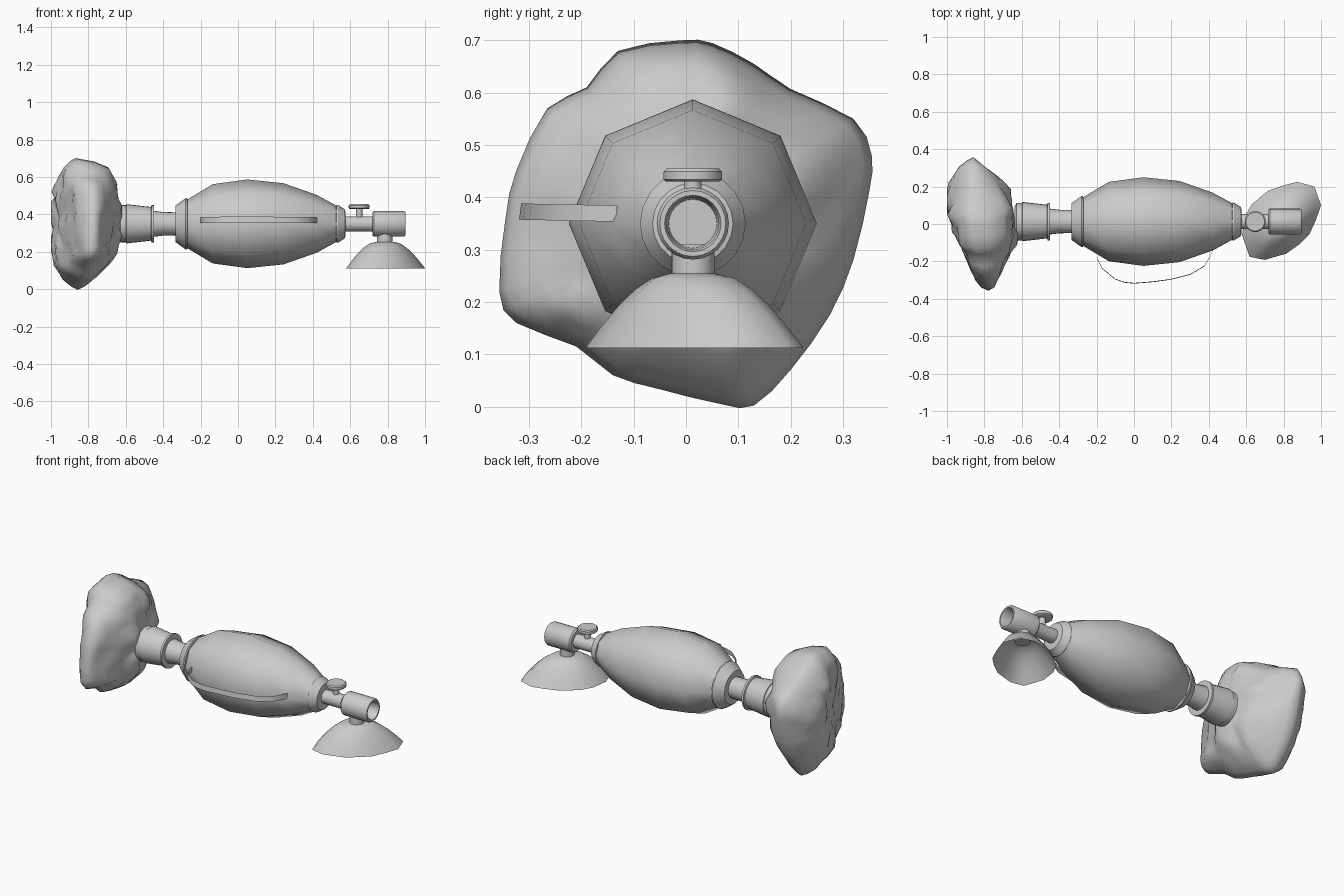
import bpy, math
from mathutils import Vector, noise

AY, AZ = 0.013, 0.35   # main axis of the device


def make(name, verts, faces, angle=40):
    me = bpy.data.meshes.new(name)
    me.from_pydata([tuple(v) for v in verts], [], faces)
    ob = bpy.data.objects.new(name, me)
    bpy.context.collection.objects.link(ob)
    bpy.ops.object.select_all(action='DESELECT')
    ob.select_set(True)
    bpy.context.view_layer.objects.active = ob
    bpy.ops.object.mode_set(mode='EDIT')
    bpy.ops.mesh.select_all(action='SELECT')
    bpy.ops.mesh.normals_make_consistent(inside=False)
    bpy.ops.object.mode_set(mode='OBJECT')
    bpy.ops.object.shade_smooth_by_angle(angle=math.radians(angle))
    return ob


def loft(name, rings, angle=40, cap_start=True, cap_end=True):
    n = len(rings[0])
    verts = [v for r in rings for v in r]
    faces = []
    for i in range(len(rings) - 1):
        for j in range(n):
            k = (j + 1) % n
            faces.append((i*n + j, i*n + k, (i+1)*n + k, (i+1)*n + j))
    if cap_start:
        faces.append(tuple(range(n)))
    if cap_end:
        faces.append(tuple(range((len(rings)-1)*n, len(rings)*n)))
    return make(name, verts, faces, angle)


def lathe(name, profile, n=24, axis='X', cx=0.0, angle=40):
    """profile: (position along axis, radius)"""
    rings = []
    for p, r in profile:
        ring = []
        for j in range(n):
            a = 2*math.pi*j/n
            c, s = r*math.cos(a), r*math.sin(a)
            ring.append((p, AY + c, AZ + s) if axis == 'X' else (cx + c, AY + s, p))
        rings.append(ring)
    return loft(name, rings, angle)


def smooth_loop(pts):
    """Closed loop with a rounded midpoint added on each edge"""
    out, n = [], len(pts)
    for i in range(n):
        a, b, c, d = (Vector(pts[(i + k) % n]) for k in (-1, 0, 1, 2))
        out += [b, (b + c)*0.5625 - (a + d)*0.0625]
    return out


# Squeeze bag: smooth eight-sided body
lathe("squeeze_bag", [(-0.275, 0.128), (-0.135, 0.212), (0.05, 0.237),
                      (0.243, 0.217), (0.42, 0.155), (0.53, 0.095)], 8, angle=60)

# Collars at both ends of the bag
lathe("rear_collar", [(-0.334, 0.085), (-0.334, 0.098), (-0.28, 0.137),
                      (-0.272, 0.137), (-0.268, 0.11)], 16, angle=30)
lathe("front_collar", [(0.522, 0.085), (0.527, 0.101), (0.535, 0.101),
                       (0.572, 0.077), (0.575, 0.06)], 20, angle=30)

# Rear neck and valve housing
lathe("rear_neck", [(-0.455, 0.07), (-0.40, 0.063), (-0.32, 0.061)])
lathe("rear_valve", [(-0.64, 0.075), (-0.628, 0.1), (-0.598, 0.1), (-0.596, 0.105),
                     (-0.465, 0.09), (-0.462, 0.1), (-0.45, 0.1), (-0.45, 0.068)])

# Front tube and hollow outlet
lathe("front_tube", [(0.56, 0.04), (0.74, 0.04)])
lathe("outlet", [(0.718, 0.04), (0.718, 0.062), (0.726, 0.069), (0.886, 0.069),
                 (0.895, 0.063), (0.895, 0.054), (0.885, 0.050), (0.80, 0.046)])

# Relief valve knob on the front tube
lathe("valve_knob", [(0.37, 0.017), (0.43, 0.017), (0.43, 0.051),
                     (0.434, 0.056), (0.449, 0.056), (0.455, 0.05)], 24, 'Z', 0.648)

# Mask stem and open teardrop mask
lathe("mask_stem", [(0.235, 0.041), (0.31, 0.041)], 24, 'Z', 0.785)
rim = [(1.0, 0.10), (0.965, 0.20), (0.874, 0.225), (0.80, 0.207), (0.714, 0.176),
       (0.63, 0.105), (0.592, 0.04), (0.578, -0.06), (0.618, -0.175), (0.698, -0.192),
       (0.815, -0.158), (0.885, -0.108), (0.938, -0.055), (0.972, 0.02)]
rings = []
for t, z in [(0.0, 0.254), (0.22, 0.246), (0.42, 0.224), (0.62, 0.192), (0.82, 0.152), (1.0, 0.112)]:
    ring = []
    for x, y in rim:
        d = Vector((x - 0.785, y - AY))
        p = d.normalized() * 0.045 * (1 - t) + d * t
        ring.append((0.785 + p.x, AY + p.y, z))
    rings.append(ring)
loft("mask", rings, 60, True, False)

# Hand strap: thin ribbon bowed out from the front of the bag
path = [(-0.20, -0.155), (-0.195, -0.19), (-0.17, -0.24), (-0.10, -0.297), (-0.05, -0.314),
        (0.0, -0.319), (0.10, -0.311), (0.19, -0.299), (0.30, -0.272), (0.375, -0.228),
        (0.405, -0.18), (0.423, -0.135)]
sv = []
for x, y in path:
    dz = 0.02 * (y + 0.31)
    sv += [(x, y, 0.357 - dz), (x, y + 0.004, 0.388 - dz)]
make("hand_strap", sv, [(2*i, 2*i+2, 2*i+3, 2*i+1) for i in range(len(path) - 1)], 60)

# Reservoir bag: crumpled pillow lofted from its outline
outline = smooth_loop([
    (-0.13, 0.68), (-0.01, 0.70), (0.05, 0.695), (0.13, 0.655), (0.20, 0.607),
    (0.32, 0.55), (0.355, 0.48), (0.35, 0.41), (0.32, 0.28), (0.275, 0.175),
    (0.20, 0.07), (0.13, 0.002), (0.07, 0.004), (-0.05, 0.033), (-0.14, 0.06),
    (-0.21, 0.115), (-0.325, 0.16), (-0.357, 0.22), (-0.345, 0.36),
    (-0.325, 0.45), (-0.265, 0.57), (-0.19, 0.61)])
half = [(0.12, 0.178), (0.25, 0.177), (0.38, 0.172), (0.52, 0.16), (0.64, 0.142),
        (0.75, 0.115), (0.86, 0.078), (0.95, 0.037)]
levels = [(t, -h) for t, h in half] + [(1.0, 0.0)] + [(t, h) for t, h in reversed(half)]
rings = []
for t, h in levels:
    ring = []
    for y, z in outline:
        py, pz = y*t, 0.35 + (z - 0.35)*t
        top = max(0.0, pz - 0.5)
        seam = -0.815 - 0.12*py - 0.10*max(0.0, 0.3 - pz) - 0.25*top
        x = seam + h * (1 + (8*top if h > 0 else 0))
        # slanted panels cut the front and back into a wedge
        x = max(x, -1.0 + 0.41*max(0.0, 0.075 - py))
        x = min(x, -0.632 - 1.2*max(0.0, py - 0.17) - 0.45*max(0.0, -0.08 - py) - 0.4*top)
        edge = 1 - t**4
        x += edge * (0.028*noise.noise(Vector((h*6, py*11 + 3, pz*11)))
                     + 0.012*noise.noise(Vector((h*9 + 5, py*22, pz*22))))
        ring.append((min(-0.618, max(-1.0, x)), py, pz))
    rings.append(ring)
loft("reservoir_bag", rings, 70)
